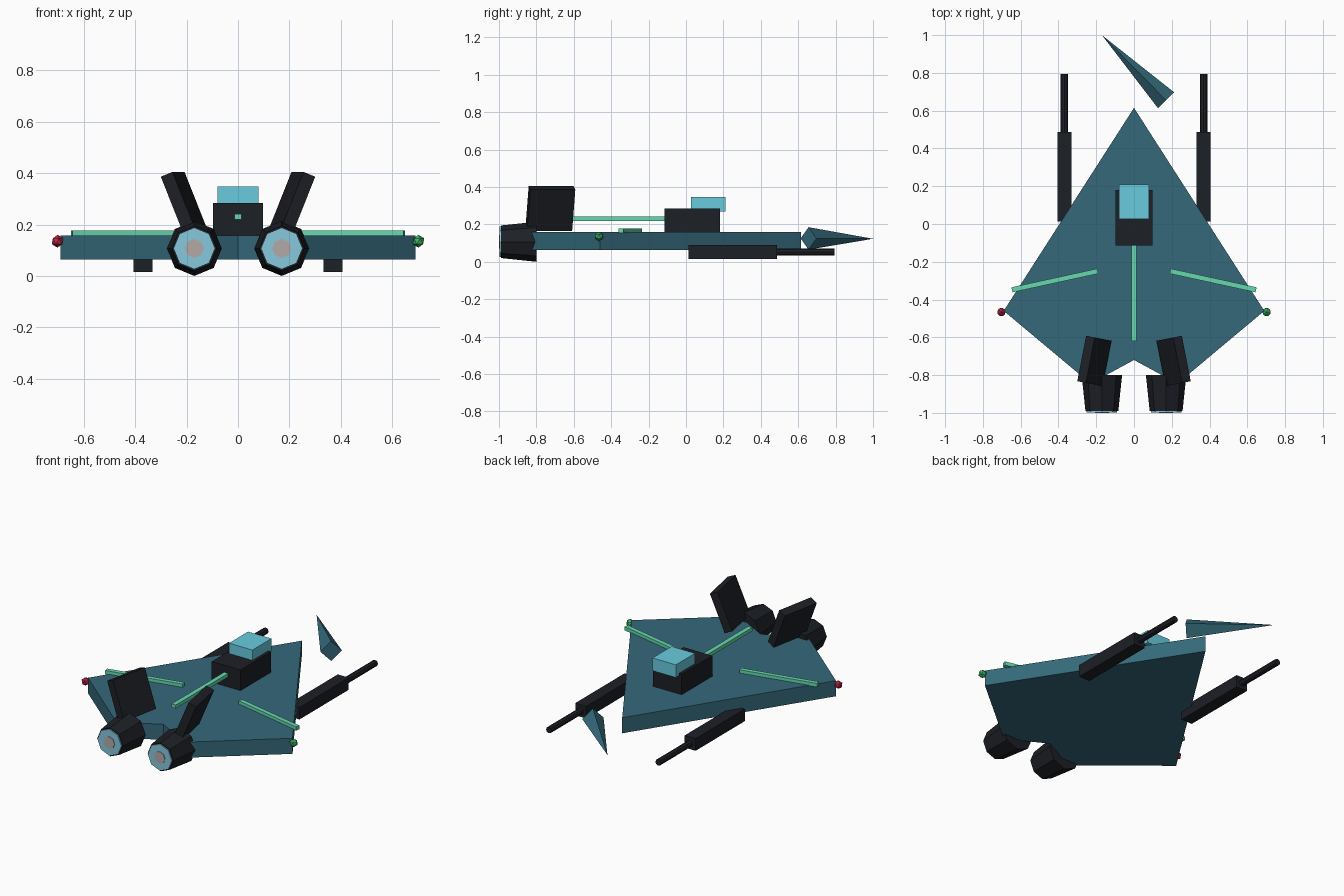
import bpy, bmesh
from math import radians, pi
from mathutils import Vector, Matrix

if "Cube" in bpy.data.objects:
    bpy.data.objects.remove(bpy.data.objects["Cube"])


def material(name, r, g, b):
    m = bpy.data.materials.new(name)
    m.diffuse_color = (r, g, b, 1)
    m.use_nodes = True
    m.node_tree.nodes["Principled BSDF"].inputs["Base Color"].default_value = m.diffuse_color
    return m


TEAL = material("teal", 0.035, 0.14, 0.195)
DARK = material("dark", 0.012, 0.014, 0.019)
GLASS = material("glass", 0.14, 0.60, 0.74)
STRIP = material("strip_green", 0.13, 0.69, 0.42)
GLOW = material("glow_blue", 0.24, 0.58, 0.72)
CORE = material("glow_core", 0.45, 0.40, 0.39)
RED = material("red", 0.50, 0.02, 0.06)
GREEN = material("green", 0.05, 0.45, 0.14)


def finish(name, bm, mat):
    bmesh.ops.recalc_face_normals(bm, faces=bm.faces)
    me = bpy.data.meshes.new(name)
    bm.to_mesh(me)
    bm.free()
    me.materials.append(mat)
    ob = bpy.data.objects.new(name, me)
    bpy.context.collection.objects.link(ob)
    return ob


def box(name, centre, size, mat, tilt=0, yaw=0):
    bm = bmesh.new()
    bmesh.ops.create_cube(bm, size=1)
    m = (Matrix.Translation(centre) @ Matrix.Rotation(yaw, 4, 'Z')
         @ Matrix.Rotation(tilt, 4, 'Y') @ Matrix.Diagonal((*size, 1)))
    bm.transform(m)
    return finish(name, bm, mat)


def cone(name, start, end, r1, r2, sides, mat):
    """Tapered prism from start to end, with corners pointing straight up and down."""
    a, b = Vector(start), Vector(end)
    d = b - a
    bm = bmesh.new()
    bmesh.ops.create_cone(bm, cap_ends=True, segments=sides, radius1=r1,
                          radius2=r2, depth=d.length)
    z = d.normalized()
    x = z.cross(Vector((0, 0, 1))).normalized()
    y = z.cross(x)
    rot = Matrix((x, y, z)).transposed().to_4x4()
    bm.transform(Matrix.Translation((a + b) / 2) @ rot)
    return finish(name, bm, mat)


# Hull: arrowhead outline pulled up into a slab
half = [(0.69, -0.46), (0.23, -0.845)]
outline = [(0, 0.615)] + half + [(0, -0.72)] + [(-x, y) for x, y in reversed(half)]
bm = bmesh.new()
face = bm.faces.new([bm.verts.new((x, y, 0.063)) for x, y in outline])
ext = bmesh.ops.extrude_face_region(bm, geom=[face])
bmesh.ops.translate(bm, vec=(0, 0, 0.095),
                    verts=[g for g in ext["geom"] if isinstance(g, bmesh.types.BMVert)])
finish("hull", bm, TEAL)

# Detached four-sided nose spike
cone("nose_spike", (0.17, 0.655, 0.125), (-0.17, 1.0, 0.123), 0.06, 0, 4, TEAL)

# Cockpit, canopy and spine light
box("cockpit", (0, 0.033, 0.215), (0.194, 0.295, 0.138), DARK)
box("canopy", (0, 0.118, 0.308), (0.158, 0.184, 0.078), GLASS)
box("spine_strip", (0, -0.36, 0.23), (0.028, 0.52, 0.022), STRIP)

for s, side in ((-1, "left"), (1, "right")):
    # Engine with glowing exhaust
    x, z = 0.17 * s, 0.107
    cone(side + "_engine", (x, -0.80, z), (x, -0.99, z), 0.107, 0.087, 8, DARK)
    cone(side + "_exhaust", (x, -0.97, z), (x, -0.997, z), 0.081, 0.081, 8, GLOW)
    cone(side + "_exhaust_core", (x, -0.98, z), (x, -1.0, z), 0.037, 0.037, 8, CORE)
    # Canted tail fin
    box(side + "_fin", (0.21 * s, -0.725, 0.284), (0.05, 0.245, 0.24), DARK,
        tilt=radians(22) * s, yaw=radians(11) * s)
    # Gun body and barrel
    box(side + "_gun", (0.369 * s, 0.25, 0.053), (0.074, 0.475, 0.074), DARK)
    cone(side + "_barrel", (0.369 * s, 0.47, 0.052), (0.369 * s, 0.795, 0.052),
         0.019, 0.019, 8, DARK)
    # Wing light strip and wingtip lamp
    box(side + "_wing_strip", (0.419 * s, -0.299, 0.166), (0.465, 0.027, 0.023), STRIP,
        yaw=radians(-12.3) * s)
    bm = bmesh.new()
    bmesh.ops.create_icosphere(bm, subdivisions=1, radius=0.025,
                               matrix=Matrix.Translation((0.702 * s, -0.466, 0.135)))
    finish(side + "_lamp", bm, GREEN if s > 0 else RED)
